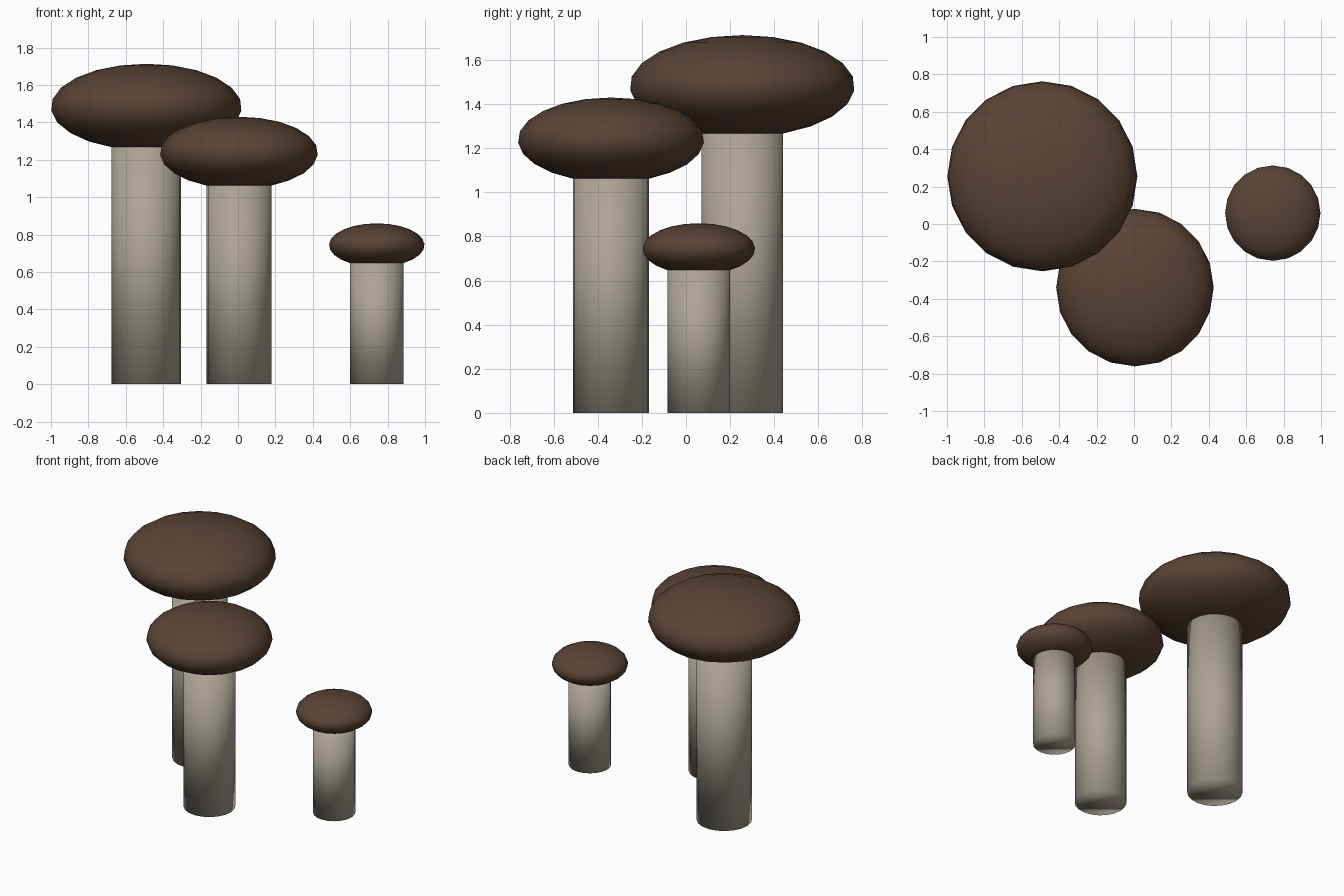
import bpy, bmesh, math

cube = bpy.data.objects.get("Cube")
if cube:
    bpy.data.objects.remove(cube, do_unlink=True)


def make_material(name, rgb):
    mat = bpy.data.materials.new(name)
    mat.use_nodes = True
    color = (*rgb, 1.0)
    mat.diffuse_color = color
    mat.node_tree.nodes["Principled BSDF"].inputs["Base Color"].default_value = color
    return mat


cap_brown = make_material("cap_brown", (0.1, 0.057, 0.034))
stem_grey = make_material("stem_grey", (0.41, 0.37, 0.3))


def lathe(name, profile, sides, location, mat):
    """Revolve (radius, z) points from bottom to top; zero radius makes a pole."""
    bm = bmesh.new()
    rings = []
    for r, z in profile:
        count = sides if r > 1e-4 else 1
        rings.append([bm.verts.new((r * math.cos(math.tau * i / sides),
                                    r * math.sin(math.tau * i / sides), z))
                      for i in range(count)])
    for low, high in zip(rings, rings[1:]):
        for i in range(sides):
            j = (i + 1) % sides
            if len(high) == 1:
                bm.faces.new((low[i], low[j], high[0]))
            else:
                bm.faces.new((low[i], low[j], high[j], high[i]))
    # Close the open ends
    bm.faces.new(rings[0][::-1])
    if len(rings[-1]) > 1:
        bm.faces.new(rings[-1])
    for face in bm.faces:
        face.smooth = True
    mesh = bpy.data.meshes.new(name)
    bm.to_mesh(mesh)
    bm.free()
    mesh.materials.append(mat)
    obj = bpy.data.objects.new(name, mesh)
    obj.location = location
    bpy.context.collection.objects.link(obj)


def mushroom(size, x, y, stem_r, cap_r, cap_bottom, cap_top):
    # Flattened ellipsoid cap, cut off where it meets the stem
    start = -math.acos(stem_r / cap_r)
    half = (cap_top - cap_bottom) / (1 - math.sin(start))
    middle = cap_top - half
    steps = 10
    profile = []
    for k in range(steps + 1):
        a = start + (math.pi / 2 - start) * k / steps
        profile.append((cap_r * math.cos(a), middle + half * math.sin(a)))
    lathe(size + "_cap", profile, 20, (x, y, 0), cap_brown)
    # Plain round stem, smooth all over
    lathe(size + "_stem", [(stem_r, 0), (stem_r, cap_bottom + 0.01)], 20,
          (x, y, 0), stem_grey)


mushroom("large", -0.49, 0.255, 0.185, 0.51, 1.267, 1.713)
mushroom("medium", 0.005, -0.34, 0.173, 0.422, 1.062, 1.43)
mushroom("small", 0.742, 0.058, 0.142, 0.255, 0.647, 0.86)
